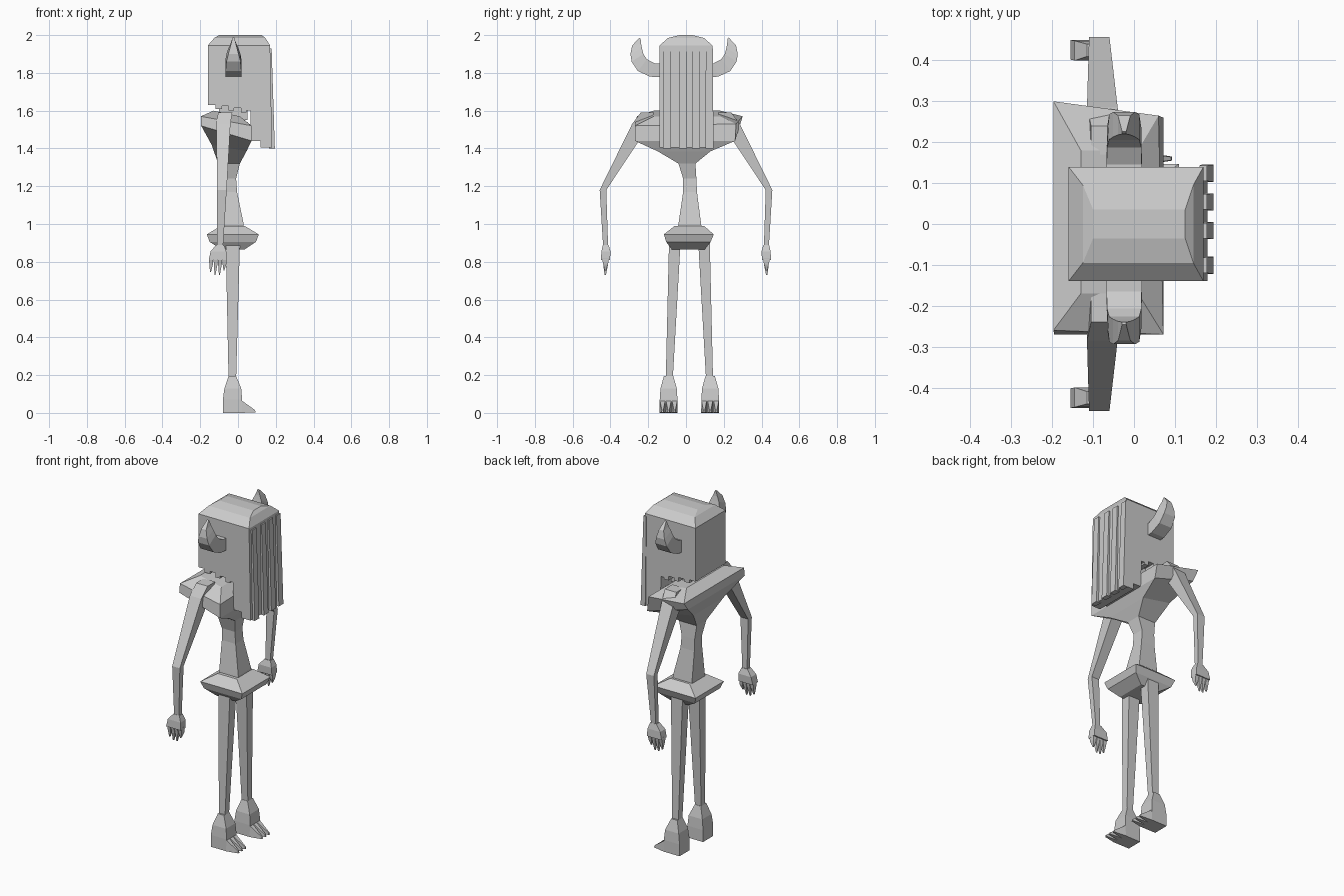
import bpy, bmesh


def loft(name, rings):
    """Skin a list of equal-length point rings and cap both ends."""
    bm = bmesh.new()
    vs = [[bm.verts.new(p) for p in r] for r in rings]
    n = len(rings[0])
    for a, b in zip(vs, vs[1:]):
        for i in range(n):
            j = (i + 1) % n
            bm.faces.new((a[i], a[j], b[j], b[i]))
    bm.faces.new(vs[0][::-1])
    bm.faces.new(vs[-1])
    bmesh.ops.recalc_face_normals(bm, faces=bm.faces)
    me = bpy.data.meshes.new(name)
    bm.to_mesh(me)
    bm.free()
    ob = bpy.data.objects.new(name, me)
    bpy.context.collection.objects.link(ob)
    return ob


def rect(x0, x1, y0, y1, zb, zf=None):
    """Rectangle ring; zb is the height at x0 and zf the height at x1."""
    zf = zb if zf is None else zf
    return [(x0, y0, zb), (x1, y0, zf), (x1, y1, zf), (x0, y1, zb)]


def block(name, *specs):
    return loft(name, [rect(*s) for s in specs])


def sided(name, c, s, specs):
    """Like block, with y measured outward from c on side s."""
    return loft(name, [rect(a, b, c + s * y0, c + s * y1, *z)
                       for a, b, y0, y1, *z in specs])


# Head: stepped side outline that drops down into the beard, extruded across y
outline = [(-.16, 1.945), (-.16, 1.63), (-.12, 1.63), (-.12, 1.61), (-.085, 1.61),
           (-.085, 1.625), (-.05, 1.625), (-.05, 1.60), (-.02, 1.60), (-.02, 1.615),
           (.015, 1.615), (.015, 1.59), (.045, 1.59), (.045, 1.60), (.065, 1.60),
           (.07, 1.44), (.12, 1.44), (.12, 1.405), (.18, 1.405), (.17, 1.945)]
loft("head", [[(x, y, z) for x, z in outline] for y in (-.14, .14)])
block("head_cap", (-.16, .17, -.14, .14, 1.945), (-.125, .145, -.095, .095, 1.985),
      (-.10, .125, -.035, .035, 2.0))

# Beard strands down the face
for y in (-.10, -.015, .055, .125):
    block("beard_strand", (.165, .195, y - .022, y + .02, 1.40),
          (.16, .178, y - .02, y + .018, 1.93))

# Torso: narrow waist flaring into a tilted shoulder plate, with a short neck
block("torso",
      (-.095, .03, -.045, .085, .96), (-.095, .03, -.04, .08, 1.0),
      (-.095, -.005, -.015, .058, 1.17),
      (-.095, -.01, -.015, .055, 1.24), (-.105, .01, -.04, .05, 1.32),
      (-.14, .045, -.15, .13, 1.42, 1.385),
      (-.195, .072, -.27, .26, 1.52, 1.44))
loft("shoulder_plate", [
    rect(-.195, .072, -.27, .26, 1.52, 1.44),
    [(-.197, -.26, 1.57), (.072, -.27, 1.52), (.06, .265, 1.53), (-.197, .30, 1.57)],
    rect(-.13, .01, -.17, .18, 1.60, 1.57)])
block("neck", (-.10, .05, -.07, .07, 1.55), (-.10, .05, -.07, .07, 1.65))

# Hips
block("hips", (-.085, .035, -.075, .10, .865), (-.15, .095, -.105, .13, .905),
      (-.165, .11, -.117, .147, .945), (-.09, .035, -.06, .095, .99))

# Horn sections: outer y/z, inner y/z, half width
horn = [(.12, 1.777, .12, 1.85, .043), (.18, 1.78, .155, 1.85, .043),
        (.245, 1.81, .197, 1.872, .042), (.278, 1.86, .216, 1.90, .037),
        (.284, 1.90, .223, 1.93, .027), (.275, 1.945, .228, 1.955, .015),
        (.236, 1.987, .23, 1.98, .005)]

for s in (-1, 1):
    # Horns
    loft("horn", [[(-.024 - w, -.01 + s * yo, zo), (-.024 + w, -.01 + s * yo, zo),
                   (-.024 + w, -.01 + s * yi, zi), (-.024 - w, -.01 + s * yi, zi)]
                  for yo, zo, yi, zi, w in horn])
    # Arms
    sided("arm", 0, s, [(-.105, -.03, .17, .24, 1.59), (-.115, -.04, .19, .285, 1.53),
                        (-.11, -.06, .422, .457, 1.18), (-.11, -.08, .412, .438, .87)])
    # Hands
    sided("hand", 0, s, [(-.115, -.075, .41, .44, .89), (-.145, -.062, .40, .448, .855),
                         (-.155, -.06, .402, .45, .81)])
    for x, tip in ((-.142, .745), (-.118, .73), (-.095, .73), (-.071, .755)):
        sided("finger", 0, s, [(x - .011, x + .011, .408, .445, .82),
                               (x - .010, x + .009, .413, .438, .785),
                               (x - .006, x - .001, .424, .431, tip)])
    # Legs
    sided("leg", .018, s, [(-.05, -.01, .088, .125, .18), (-.065, .01, .047, .108, .90)])
    # Feet
    sided("foot", .018, s, [(-.08, .022, .063, .157, 0), (-.08, .022, .063, .157, .07),
                            (-.072, .017, .067, .153, .13), (-.05, -.01, .085, .135, .195)])
    # Toes: pointed wedges in front of the foot
    for y in (.078, .11, .142):
        yc = .018 + s * y
        loft("toe", [[(.02, yc - .016, 0), (.02, yc + .016, 0),
                      (.02, yc + .014, .065), (.02, yc - .014, .065)],
                     [(.093, yc - .005, .003), (.093, yc + .005, .003),
                      (.09, yc + .004, .015), (.09, yc - .004, .015)]])
